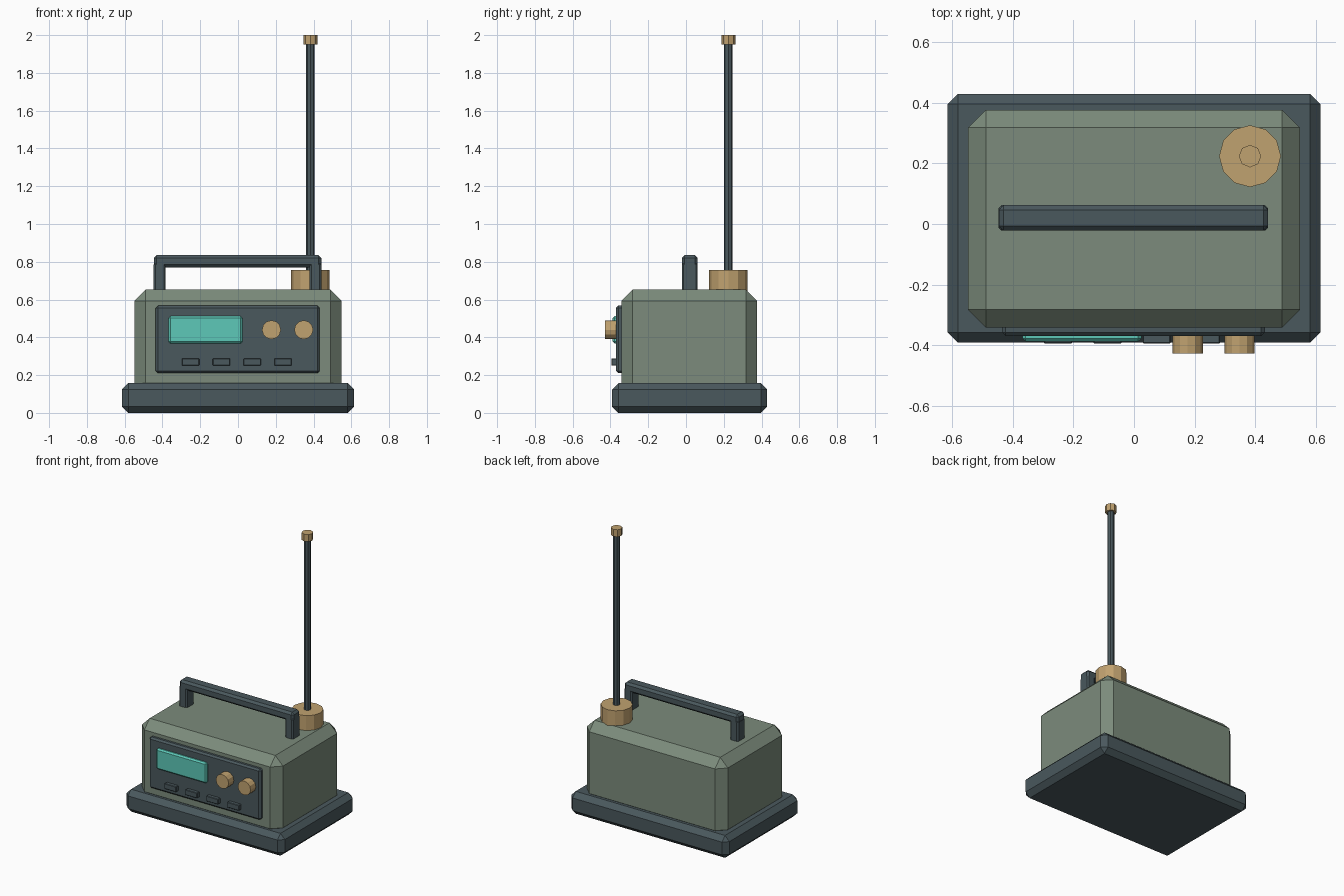
import bpy, bmesh
from math import radians
from mathutils import Matrix, Vector

if "Cube" in bpy.data.objects:
    bpy.data.objects.remove(bpy.data.objects["Cube"])


def material(name, rgb):
    m = bpy.data.materials.new(name)
    m.diffuse_color = (*rgb, 1)
    m.use_nodes = True
    m.node_tree.nodes["Principled BSDF"].inputs["Base Color"].default_value = m.diffuse_color
    return m


GREEN = material("case_green", (0.20, 0.26, 0.20))
DARK = material("dark_slate", (0.068, 0.098, 0.11))
TEAL = material("screen_teal", (0.11, 0.58, 0.48))
BRASS = material("brass", (0.53, 0.36, 0.16))


def finish(bm, name, mat):
    me = bpy.data.meshes.new(name)
    bm.to_mesh(me)
    bm.free()
    me.materials.append(mat)
    ob = bpy.data.objects.new(name, me)
    bpy.context.collection.objects.link(ob)
    return ob


def box(name, lo, hi, mat, bevel=0.0):
    """Flat-chamfered box between two corners."""
    lo, hi = Vector(lo), Vector(hi)
    bm = bmesh.new()
    bmesh.ops.create_cube(bm, size=1, matrix=Matrix.LocRotScale((lo + hi) / 2, None, hi - lo))
    if bevel:
        bmesh.ops.bevel(bm, geom=bm.edges[:], offset=bevel, segments=1,
                        profile=0.5, affect='EDGES')
    return finish(bm, name, mat)


def rod(name, centre, radius, length, sides, mat, along_y=False):
    """Flat-shaded cylinder along z, or along y."""
    rot = Matrix.Rotation(radians(90 if along_y else 0), 4, 'X')
    bm = bmesh.new()
    bmesh.ops.create_cone(bm, cap_ends=True, segments=sides, radius1=radius, radius2=radius,
                          depth=length, matrix=Matrix.Translation(centre) @ rot)
    return finish(bm, name, mat)


# Base and case
box("base_plinth", (-0.615, -0.392, 0), (0.615, 0.43, 0.157), DARK, 0.034)
box("case", (-0.548, -0.342, 0.10), (0.548, 0.377, 0.652), GREEN, 0.059)

# Front panel and screen
box("front_panel", (-0.436, -0.37, 0.21), (0.432, -0.325, 0.568), DARK, 0.012)
box("screen", (-0.368, -0.388, 0.367), (0.024, -0.352, 0.512), TEAL, 0.01)

# Knobs
for i, x in enumerate((0.177, 0.348)):
    rod(f"knob_{i + 1}", (x, -0.393, 0.44), 0.05, 0.07, 12, BRASS, along_y=True)

# Button row
for i in range(4):
    x = -0.251 + i * 0.163
    box(f"button_{i + 1}", (x - 0.046, -0.395, 0.25), (x + 0.046, -0.355, 0.288), DARK, 0.003)

# Carrying handle
box("handle_bar", (-0.446, -0.022, 0.77), (0.442, 0.062, 0.835), DARK, 0.015)
for side, x in (("left", -0.415), ("right", 0.41)):
    box(f"handle_leg_{side}", (x - 0.032, -0.022, 0.63), (x + 0.032, 0.062, 0.795), DARK, 0.01)

# Antenna
rod("antenna_socket", (0.383, 0.224, 0.697), 0.102, 0.12, 12, BRASS)
rod("antenna_mast", (0.383, 0.224, 1.35), 0.023, 1.24, 8, DARK)
rod("antenna_tip", (0.383, 0.224, 1.975), 0.037, 0.05, 8, BRASS)
